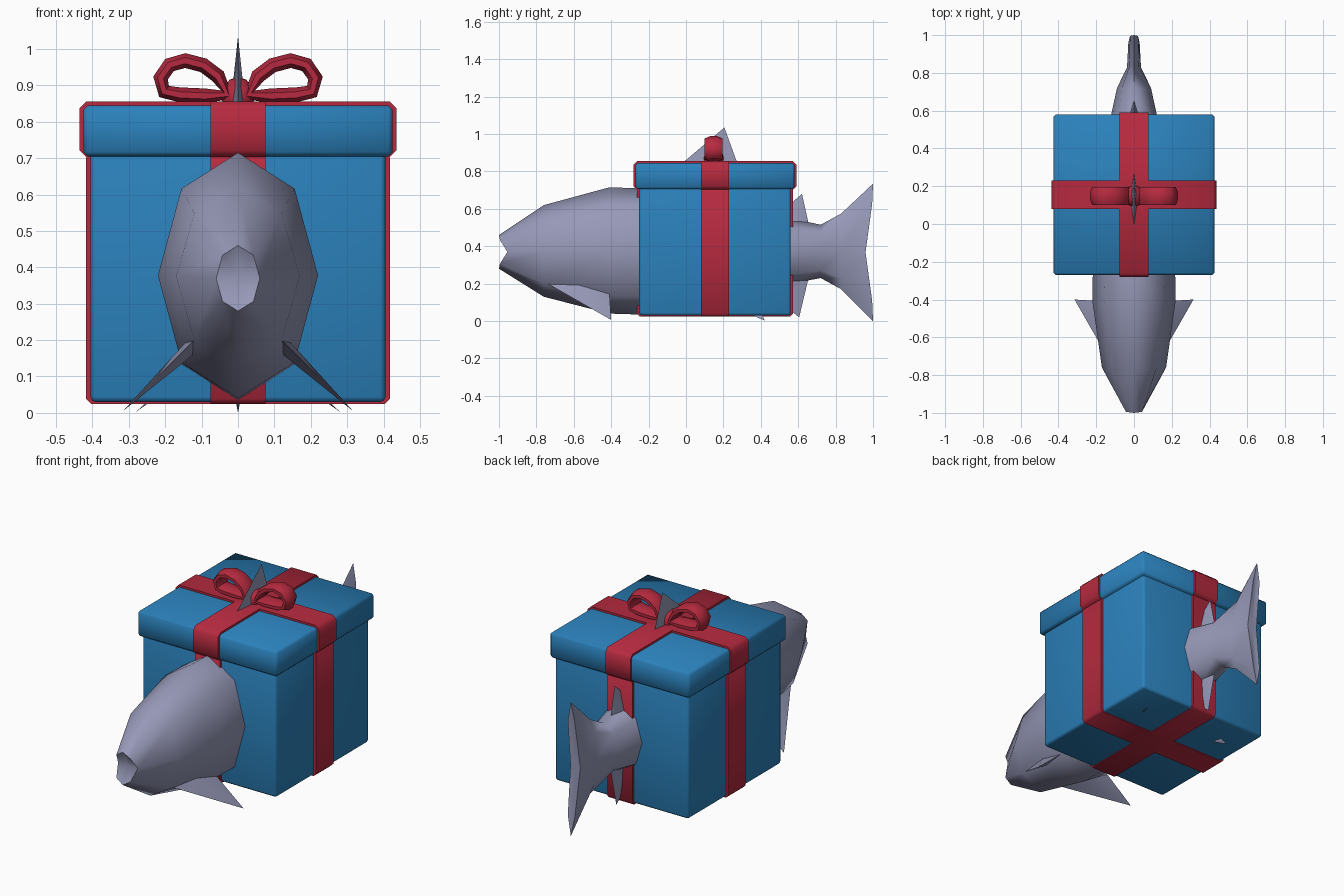
import bpy, bmesh, math
from mathutils import Vector

if "Cube" in bpy.data.objects:
    bpy.data.objects.remove(bpy.data.objects["Cube"])

def material(name, rgb):
    m = bpy.data.materials.new(name)
    m.diffuse_color = (*rgb, 1)
    m.use_nodes = True
    m.node_tree.nodes["Principled BSDF"].inputs["Base Color"].default_value = m.diffuse_color
    return m

BLUE = material("box blue", (0.024, 0.22, 0.50))
RED = material("ribbon red", (0.47, 0.023, 0.05))
GREY = material("fish grey", (0.31, 0.32, 0.48))
CY = 0.155  # box centre along y

def finish(name, bm, mat, angle=35):
    bmesh.ops.recalc_face_normals(bm, faces=bm.faces)
    me = bpy.data.meshes.new(name)
    bm.to_mesh(me)
    bm.free()
    me.materials.append(mat)
    ob = bpy.data.objects.new(name, me)
    bpy.context.collection.objects.link(ob)
    bpy.ops.object.select_all(action='DESELECT')
    ob.select_set(True)
    bpy.context.view_layer.objects.active = ob
    bpy.ops.object.shade_smooth_by_angle(angle=math.radians(angle))
    return ob

def block(name, hx, hy, z0, z1, mat, bevel, segments=1, along=None, angle=60):
    """Bevelled box; 'along' limits the bevel to edges parallel to that axis."""
    bm = bmesh.new()
    bmesh.ops.create_cube(bm, size=1)
    for v in bm.verts:
        v.co = (v.co.x * 2 * hx, CY + v.co.y * 2 * hy, z0 + (v.co.z + 0.5) * (z1 - z0))
    edges = [e for e in bm.edges if along is None
             or abs((e.verts[0].co - e.verts[1].co).normalized()[along]) > 0.9]
    bmesh.ops.bevel(bm, geom=edges, offset=bevel, segments=segments, profile=0.5,
                    affect='EDGES')
    return finish(name, bm, mat, angle)

def loft(name, rings, mat, closed=False, angle=35):
    """Skin a list of point rings; open lofts get a fan to the middle of each end."""
    bm = bmesh.new()
    vs = [[bm.verts.new(p) for p in r] for r in rings]
    n, k = len(rings), len(rings[0])
    for i in range(n if closed else n - 1):
        a, b = vs[i], vs[(i + 1) % n]
        for j in range(k):
            bm.faces.new((a[j], a[(j + 1) % k], b[(j + 1) % k], b[j]))
    if not closed:
        for r in (vs[0], vs[-1]):
            mid = bm.verts.new((r[0].co + r[k // 2].co) / 2)
            for j in range(k):
                bm.faces.new((r[j], r[(j + 1) % k], mid))
    return finish(name, bm, mat, angle)

def fin(name, front, back, tip, thick):
    """Triangular fin: diamond root tapering to a point."""
    f, b, t = Vector(front), Vector(back), Vector(tip)
    n = (b - f).cross(t - f).normalized() * thick
    m = (f + b) / 2
    bm = bmesh.new()
    root = [bm.verts.new(p) for p in (f, m + n, b, m - n)]
    top = bm.verts.new(t)
    bm.faces.new(root)
    for i in range(4):
        bm.faces.new((root[i], root[(i + 1) % 4], top))
    return finish(name, bm, GREY, 40)

# Fish body: y, bottom, top, half width, end notch depth (mouth and tail fork)
sections = [
    (-0.955, 0.28, 0.46, 0.06, -0.045),
    (-0.76, 0.13, 0.62, 0.17, 0),
    (-0.41, 0.04, 0.715, 0.22, 0),
    (-0.25, 0.035, 0.71, 0.218, 0),
    (0.15, 0.07, 0.69, 0.20, 0),
    (0.56, 0.20, 0.55, 0.125, 0),
    (0.72, 0.23, 0.515, 0.09, 0),
    (0.83, 0.17, 0.575, 0.037, 0),
    (0.96, 0.0, 0.735, 0.03, 0.04),
]
rings = []
for y, lo, hi, w, notch in sections:
    ring = []
    for j in range(8):
        a = j * math.pi / 4
        ring.append((w * math.cos(a), y + notch * min(1, 1.25 * abs(math.sin(a))),
                     (lo + hi) / 2 + (hi - lo) / 2 * math.sin(a)))
    rings.append(ring)
loft("fish_body", rings, GREY, angle=70)

# Fins
fin("dorsal_fin", (0, -0.225, 0.67), (0, 0.345, 0.65), (0, 0.205, 1.035), 0.04)
fin("small_back_fin", (0, 0.48, 0.56), (0, 0.66, 0.50), (0, 0.62, 0.68), 0.025)
fin("anal_fin", (0, 0.42, 0.17), (0, 0.66, 0.25), (0, 0.605, 0.02), 0.025)
for side, s in (("left", -1), ("right", 1)):
    fin(side + "_pectoral_fin", (s * 0.12, -0.74, 0.20), (s * 0.14, -0.41, 0.16),
        (s * 0.315, -0.40, 0.006), 0.02)
    fin(side + "_pelvic_fin", (s * 0.10, 0.12, 0.13), (s * 0.10, 0.36, 0.17),
        (s * 0.28, 0.42, 0.003), 0.018)

# Gift box and lid
block("box_body", 0.405, 0.405, 0.03, 0.72, BLUE, 0.014, 2)
block("box_lid", 0.425, 0.425, 0.705, 0.845, BLUE, 0.012)

# Ribbon bands crossing the box and the lid
for label, axis in (("across", 1), ("along", 0)):
    for part, reach, z0, z1, bev in (("body", 0.418, 0.025, 0.715, 0.014),
                                     ("lid", 0.436, 0.702, 0.856, 0.02)):
        hx, hy = (0.076, reach) if axis == 0 else (reach, 0.076)
        block(f"{part}_ribbon_{label}", hx, hy, z0, z1, RED, bev, along=axis, angle=50)

# Bow loops: a flat rounded band swept around a teardrop
path = [(0.03, 0.875), (0.055, 0.925), (0.095, 0.955), (0.145, 0.968), (0.188, 0.956),
        (0.213, 0.92), (0.203, 0.883), (0.16, 0.874), (0.09, 0.871)]
for side, s in (("left", -1), ("right", 1)):
    rings = []
    for i, (x, z) in enumerate(path):
        (xa, za), (xb, zb) = path[i - 1], path[(i + 1) % len(path)]
        d = Vector((xb - xa, zb - za)).normalized()
        ring = []
        for j in range(8):
            a = (j + 0.5) * math.pi / 4
            o = 0.022 * math.sin(a)
            ring.append((s * (x - d.y * o), 0.148 + 0.052 * math.cos(a), z + d.x * o))
        rings.append(ring)
    loft(side + "_bow_loop", rings, RED, closed=True, angle=60)

# Bow knot
bm = bmesh.new()
bmesh.ops.create_uvsphere(bm, u_segments=10, v_segments=6, radius=1)
for v in bm.verts:
    v.co = (v.co.x * 0.048, 0.148 + v.co.y * 0.058, 0.868 + v.co.z * 0.055)
finish("bow_knot", bm, RED, 60)
